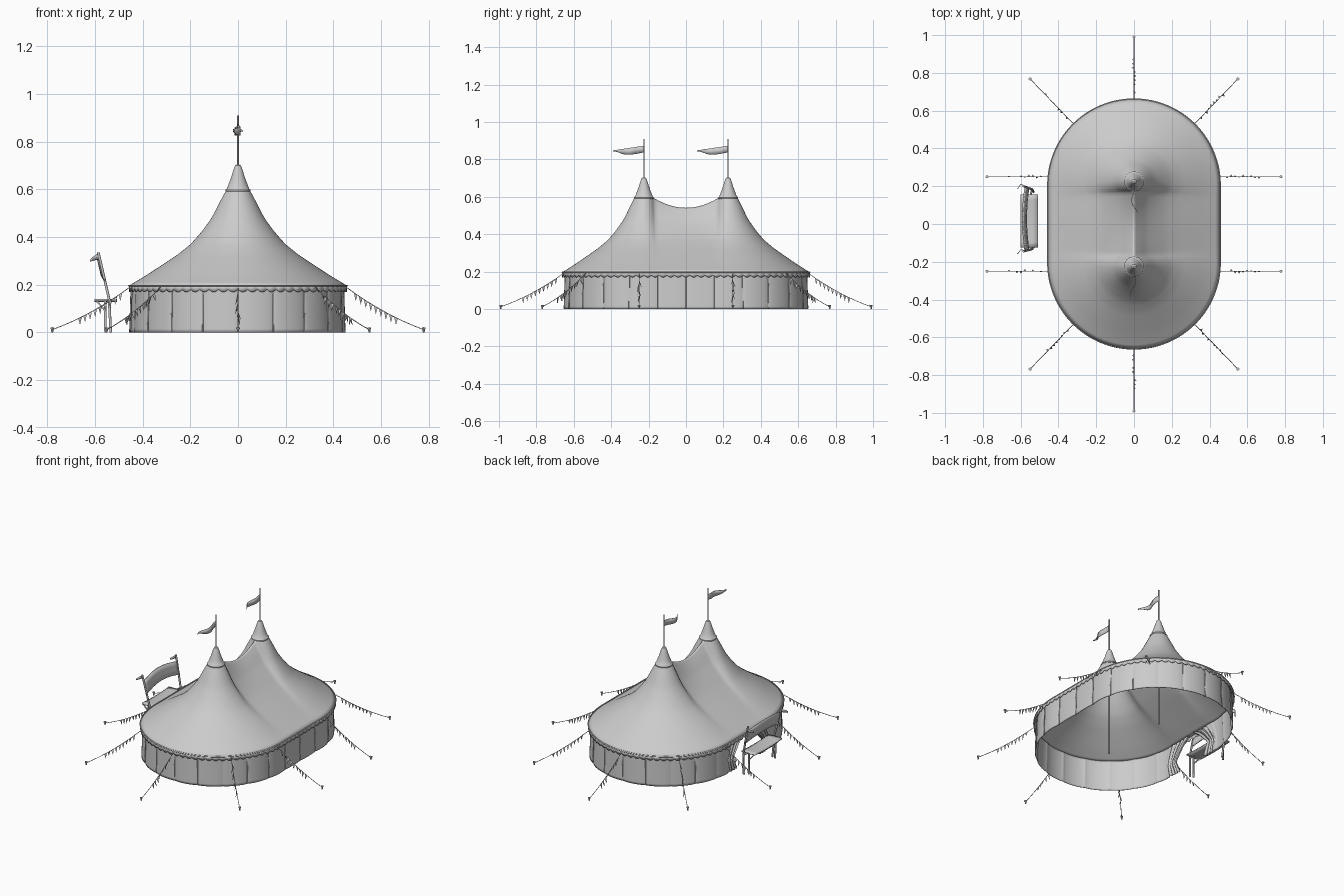
import bpy, math, random
from mathutils import Vector

if "Cube" in bpy.data.objects:
    bpy.data.objects.remove(bpy.data.objects["Cube"])

random.seed(4)
C, PK = 0.205, 0.225          # centre of rounded ends, pole position along y
RE, RW = 0.455, 0.437         # eave and wall radii


def mesh(name, verts, faces, thick=0.0, smooth=True):
    me = bpy.data.meshes.new(name)
    me.from_pydata([tuple(v) for v in verts], [], faces)
    me.update()
    ob = bpy.data.objects.new(name, me)
    bpy.context.collection.objects.link(ob)
    for p in me.polygons:
        p.use_smooth = smooth
    if smooth:
        me.set_sharp_from_angle(angle=math.radians(40))
    if thick:
        s = ob.modifiers.new("thickness", 'SOLIDIFY')
        s.thickness = thick
        s.offset = 0
    return ob


def grid(name, fn, nu, nv, closed=False, thick=0.0):
    """Sheet of quads through fn(i, j); closed joins the last column to the first."""
    verts = [fn(i, j) for i in range(nu) for j in range(nv)]
    faces = []
    for i in range(nu if closed else nu - 1):
        k = (i + 1) % nu
        for j in range(nv - 1):
            faces.append((i*nv + j, k*nv + j, k*nv + j + 1, i*nv + j + 1))
    return mesh(name, verts, faces, thick)


def tube(name, pts, r):
    cu = bpy.data.curves.new(name, 'CURVE')
    cu.dimensions = '3D'
    cu.bevel_depth, cu.bevel_resolution, cu.use_fill_caps = r, 1, True
    sp = cu.splines.new('POLY')
    sp.points.add(len(pts) - 1)
    for p, q in zip(sp.points, pts):
        p.co = (*q, 1)
    ob = bpy.data.objects.new(name, cu)
    bpy.context.collection.objects.link(ob)
    return ob


def lathe(name, prof, x, y, n=24):
    def fn(i, j):
        a = 2*math.pi*i/n
        return (x + prof[j][0]*math.cos(a), y + prof[j][0]*math.sin(a), prof[j][1])
    return grid(name, fn, n, len(prof), True)


def stadium(u, r):
    """Oval outline from front centre anticlockwise: (x, y, end angle or None, side v)."""
    arc, line = math.pi*RE/2, 2*C
    d = (u % 1.0)*(4*arc + 2*line)
    if d < arc:
        a, cy = -math.pi/2 + d/RE, -C
    elif d < arc + line:
        y = -C + d - arc
        return r, y, None, y/C
    elif d < 3*arc + line:
        a, cy = (d - arc - line)/RE, C
    elif d < 3*arc + 2*line:
        y = C - (d - 3*arc - line)
        return -r, y, None, y/C
    else:
        a, cy = math.pi + (d - 3*arc - 2*line)/RE, -C
    return r*math.cos(a), cy + r*math.sin(a), a, 0


def lerp_table(tab, s):
    for (a, p), (b, q) in zip(tab, tab[1:]):
        if s <= b:
            return p + (q - p)*(s - a)/(b - a)
    return tab[-1][1]


# roof canopy, swept from poles and hanging ridge out to the eaves
SAG = [(0, 1), (.037, .93), (.074, .86), (.148, .71), (.26, .555), (.37, .43),
       (.5, .325), (.64, .23), (.82, .11), (1, 0)]
NR = 25


def roof(i, j):
    x, y, a, v = stadium(i/240, RE)
    mid, ri = 0.0, 0.048
    if a is not None:
        ix, iy, iz = ri*math.cos(a), math.copysign(PK, y) + ri*math.sin(a), .595
    elif abs(v) > .7:
        q = (1 - abs(v))/.3*math.pi/2
        ix = math.copysign(ri*math.cos(q), x)
        iy, iz = math.copysign(PK - ri*math.sin(q), v), .595
    else:
        w = v/.7
        ix, iy, iz = 0, w*(PK - ri), .54 + .055*w*w
    if a is None:
        mid = .45*(1 - v*v)**2
    s = (j/(NR - 1))**1.3
    g = (1 - mid)*lerp_table(SAG, s) + mid*(1 - s)
    return (ix + (x - ix)*s, iy + (y - iy)*s, .195 + (iz - .195)*g)


grid("roof_canopy", roof, 240, NR, True, .004)


# scalloped valance under the eaves
def valance(i, j):
    x, y, _, _ = stadium(i/540, RE + .001)
    return (x, y, .2 if j == 0 else .18 - .011*abs(math.sin(math.pi*i/6)))


grid("scalloped_valance", valance, 540, 2, True, .003)
tube("eave_cord", [(*stadium(i/120, RE + .002)[:2], .196) for i in range(121)], .003)

# panelled wall with drawn-back curtain doorway on the left side
NW, NZ = 481, 14


def wall(i, j):
    t, z = i/(NW - 1), .195*j/(NZ - 1)
    gap = lerp_table([(0, .030), (.08, .040), (.15, .022), (.196, .006)], z)
    d = min(t, 1 - t)
    shift = gap*max(0, 1 - d/.07)
    u = .75 + t + (shift if t < .5 else -shift)
    r = RW + .006*abs(math.sin(math.pi*24*t))**.5 + .006*(1 - z/.195)
    r += .008*max(0, 1 - d/.06)*math.sin(t*math.pi*180)
    return (*stadium(u, r)[:2], z)


grid("wall_panels", wall, NW, NZ, False, .003)
for k in range(1, 24):
    if 2 < k < 22:
        tube("wall_seam", [(*stadium(.75 + k/24, RW + .004 + .006*(1 - z/.19))[:2], z)
                           for z in (.003, .19)], .0025)

# poles, peak caps and pennants
for s in (-1, 1):
    y0 = s*PK
    tube("main_pole", [(0, y0, 0), (0, y0, .91)], .004)
    lathe("peak_cap", [(.046, .586), (.053, .59), (.053, .597), (.047, .602), (.037, .628),
                       (.026, .658), (.018, .685), (.012, .7), (.004, .704)], 0, y0)

    def pennant(i, j):
        t = i/16
        top, bot = .873 - .025*t, .838 - .012*math.sin(math.pi*t)
        if t > .7:
            bot += (top - bot - .006)*(t - .7)/.3
        return (.022*math.sin(t*6.5 + s)*t, y0 - .165*t, bot + (top - bot)*j)
    grid("pennant", pennant, 17, 2, False, .003)

# guy ropes with bunting and stakes
ropes = [((0, s*.655), (0, s*.99)) for s in (-1, 1)]
for sx in (-1, 1):
    for sy in (-1, 1):
        ropes += [((sx*.325, sy*.535), (sx*.55, sy*.768)), ((sx*.453, sy*.25), (sx*.778, sy*.25))]
for a, b in ropes:
    A, B = Vector((*a, .19)), Vector((*b, .012))
    H = Vector((B.x - A.x, B.y - A.y, 0)).normalized()
    side = Vector((-H.y, H.x, 0))

    def on_rope(t):
        return A.lerp(B, t) - Vector((0, 0, .06*t*(1 - t)))
    tube("guy_rope", [on_rope(k/8) for k in range(9)], .0018)
    lathe("stake", [(0, 0), (.004, 0), (.005, .014), (.008, .015), (.008, .021), (0, .022)], *b, 8)
    verts, faces = [], []
    for k in range(9):
        t = .1 + .065*k
        tip = (on_rope(t) + on_rope(t + .045))/2 - Vector((0, 0, .03))
        tip += side*random.uniform(-.014, .014)
        verts += [on_rope(t), on_rope(t + .045), tip]
        faces.append((3*k, 3*k + 1, 3*k + 2))
    mesh("bunting_flags", verts, faces, .002, False)


# entrance bench: seat, legs, leaning posts and arched back board
def seat(i, j):
    return (-.602 + .095*j/3, -.125 + .28*i/10, .137 - .006*math.sin(math.pi*i/10))


grid("bench_seat", seat, 11, 4, False, .008)
for y in (-.12, .15):
    tube("bench_leg", [(-.555, y, 0), (-.557, y, .135)], .006)
    tube("bench_brace", [(-.555, y, .09), (-.592, y, .132)], .004)
for y in (-.145, .2):
    tube("back_post", [(-.533, y*.85, 0), (-.54, y*.92, .14), (-.585, y, .335)], .006)
    tube("seat_bracket", [(-.54, y*.92, .13), (-.55, y*.7, .135)], .005)

    def streamer(i, j):
        t = i/6
        return (-.584 - .036*t, y + .012*math.sin(5*t), .335 - .03*t - .028*j*(1 - .7*t))
    grid("post_streamer", streamer, 7, 2, False, .003)


def board(i, j):
    t = i/12
    z = .215 + .08*j/3 + .022*math.sin(math.pi*t)
    return (-.54 - (z - .14)*.231 - .008*math.sin(math.pi*t), -.143 + .34*t, z)


grid("back_board", board, 13, 4, False, .008)
